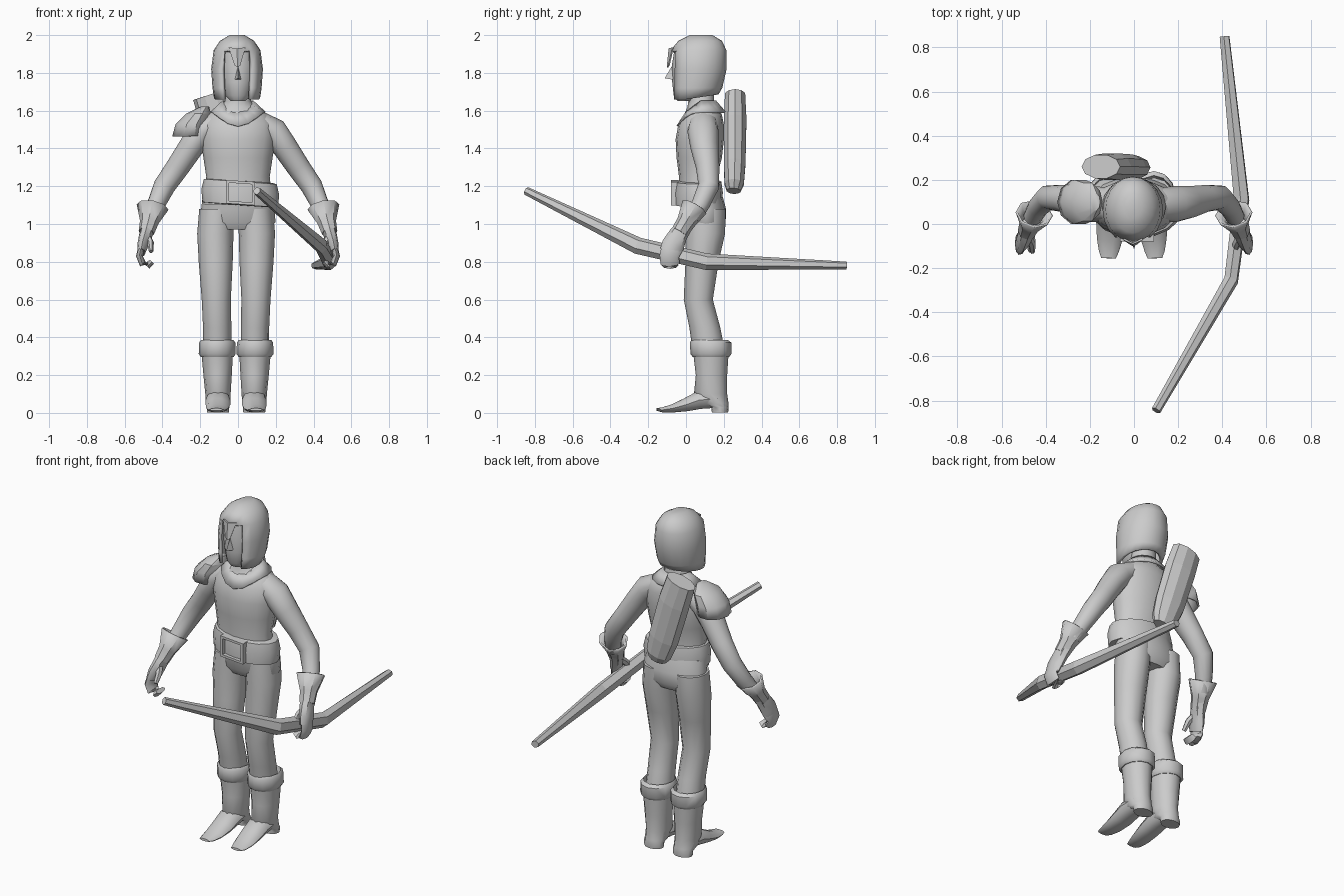
import bpy, bmesh, math
from mathutils import Vector


def finish(name, bm, smooth=40, thick=0):
    bmesh.ops.recalc_face_normals(bm, faces=bm.faces)
    me = bpy.data.meshes.new(name)
    bm.to_mesh(me)
    bm.free()
    ob = bpy.data.objects.new(name, me)
    bpy.context.collection.objects.link(ob)
    if smooth:
        bpy.ops.object.select_all(action='DESELECT')
        ob.select_set(True)
        bpy.context.view_layer.objects.active = ob
        bpy.ops.object.shade_smooth_by_angle(angle=math.radians(smooth))
    if thick:
        mod = ob.modifiers.new("thickness", 'SOLIDIFY')
        mod.thickness = thick
    return ob


def loft(rings, n=12, level=False, caps=(True, True), phase=0.0, side=1, shift=0.0):
    """Skin elliptical rings (x, y, z, rx, ry); level keeps every ring horizontal."""
    bm = bmesh.new()
    pts = [Vector(r[:3]) for r in rings]
    loops = []
    for i, r in enumerate(rings):
        t = Vector((0, 0, 1))
        if not level:
            t = sum(((pts[j + 1] - pts[j]).normalized()
                     for j in (i - 1, i) if 0 <= j < len(pts) - 1), Vector())
            t.normalize()
        u = Vector((1, 0, 0))
        u = (u - t * u.dot(t)).normalized()
        v = t.cross(u)
        loop = []
        for k in range(n):
            a = 2 * math.pi * k / n + phase
            p = pts[i] + u * r[3] * math.cos(a) + v * r[4] * math.sin(a)
            loop.append(bm.verts.new((p.x * side + shift, p.y, p.z)))
        loops.append(loop)
    for a, b in zip(loops, loops[1:]):
        for k in range(n):
            bm.faces.new((a[k], a[(k + 1) % n], b[(k + 1) % n], b[k]))
    if caps[0]:
        bm.faces.new(loops[0])
    if caps[1]:
        bm.faces.new(loops[-1])
    return bm


def plate(name, verts, faces, thick=0):
    bm = bmesh.new()
    vs = [bm.verts.new(v) for v in verts]
    for f in faces:
        bm.faces.new([vs[i] for i in f])
    return finish(name, bm, 0, thick)


# Torso with neck
finish("torso", loft([
    (0, .07, 1.10, .185, .115), (0, .063, 1.25, .168, .10), (0, .07, 1.35, .183, .12),
    (0, .073, 1.45, .198, .128), (0, .08, 1.53, .195, .12), (0, .09, 1.58, .16, .10),
    (0, .083, 1.62, .09, .075), (0, .08, 1.65, .07, .068), (0, .08, 1.76, .068, .07)],
    16, level=True))

# Open collar dipping to a point at the chest
bm = loft([(0, .08, 1.655, .08, .078), (0, .08, 1.595, .145, .13)], 16, True, (False, False))
for v in bm.verts:
    front = max(0, (.08 - v.co.y) / .13)
    v.co.z -= .075 * front ** 3 if v.co.z < 1.62 else .09 * front
finish("collar", bm, 40, .012)

# Trousers: pelvis plus legs
finish("pelvis", loft([(0, .08, 1.16, .185, .11), (0, .10, 1.08, .195, .112),
                       (-.002, .105, 1.01, .2, .105), (-.002, .105, .97, .17, .08)], 16, True))
for side, label in ((-1, "right"), (1, "left")):
    finish(label + "_trouser_leg", loft([
        (.1, .105, 1.08, .095, .105), (.11, .102, .95, .096, .105), (.108, .085, .8, .09, .088),
        (.105, .065, .6, .077, .077), (.1, .10, .45, .075, .082), (.1, .12, .33, .075, .085)],
        12, True, side=side, shift=-.01))
    # Boot: rolled cuff, shaft with heel, pointed foot
    finish(label + "_boot_cuff", loft([
        (.1, .125, .34, .08, .08), (.1, .125, .387, .085, .095), (.1, .13, .372, .096, .11),
        (.1, .132, .312, .098, .108), (.1, .132, .295, .086, .096)], 12, True, side=side, shift=-.01))
    finish(label + "_boot_shaft", loft([
        (.1, .132, .31, .083, .093), (.098, .135, .2, .075, .083), (.096, .13, .1, .067, .088),
        (.096, .15, .05, .064, .075), (.096, .18, .03, .06, .046), (.096, .18, .002, .058, .043)],
        12, True, side=side, shift=-.01))
    finish(label + "_boot_foot", loft([
        (.096, .17, .075, .06, .05), (.096, .07, .068, .066, .05), (.096, -.0, .043, .065, .037),
        (.1, -.07, .024, .058, .023), (.104, -.125, .016, .045, .014), (.105, -.155, .018, .033, .007)],
        10, side=side, shift=-.01))
    # Arm
    finish(label + "_sleeve", loft([
        (.11, .09, 1.54, .06, .075), (.19, .09, 1.49, .073, .082), (.25, .098, 1.405, .067, .074),
        (.32, .115, 1.30, .062, .062), (.39, .12, 1.20, .058, .056), (.435, .075, 1.10, .048, .048),
        (.46, .03, 1.03, .042, .042)], 12, side=side))
    # Gauntlet with flared cuff, curled fingers and thumb
    finish(label + "_gauntlet_cuff", loft([
        (.485, -.035, .955, .042, .045), (.47, 0, 1.01, .05, .05), (.452, .045, 1.09, .086, .072)],
        8, caps=(True, False), side=side), 30, .01)
    finish(label + "_palm", loft([
        (.47, 0, 1.0, .04, .042), (.487, -.04, .945, .036, .05), (.503, -.068, .89, .03, .06),
        (.512, -.085, .85, .022, .055)], 8, side=side))
    finish(label + "_fingers", loft([
        (.51, -.075, .875, .02, .055), (.522, -.088, .83, .018, .052), (.505, -.085, .79, .02, .05),
        (.475, -.085, .782, .02, .045), (.455, -.085, .80, .014, .04)], 8, side=side))
    finish(label + "_thumb", loft([
        (.485, -.05, .94, .02, .022), (.463, -.09, .90, .018, .02), (.46, -.125, .855, .012, .014)],
        6, side=side))

# Shoulder guard on one arm
finish("shoulder_guard", loft([
    (-.258, .1, 1.465, .09, .105), (-.245, .1, 1.53, .085, .105), (-.208, .1, 1.585, .065, .09),
    (-.175, .1, 1.622, .022, .04)], 10, True, (False, True)), 35, .012)

# Belt, tilted slightly, with rectangular buckle frame
def tilt(x, z):
    return z - .07 * x


bm = loft([(.012, .065, 1.1, .18, .105), (.012, .065, 1.103, .2, .127), (.012, .065, 1.17, .206, .13),
           (.012, .065, 1.225, .193, .122), (.012, .065, 1.23, .17, .10)], 16, True)
for v in bm.verts:
    v.co.z = tilt(v.co.x, v.co.z)
finish("belt", bm, 35)
bm = bmesh.new()
for x, z, w, h in ((-.055, 1.167, .016, .122), (.082, 1.167, .016, .122),
                   (.0135, 1.222, .15, .014), (.0135, 1.112, .15, .014)):
    made = bmesh.ops.create_cube(bm, size=1)["verts"]
    for v in made:
        v.co = Vector((v.co.x * w + x, v.co.y * .04 - .06, v.co.z * h + z))
        v.co.z = tilt(v.co.x, v.co.z)
finish("buckle", bm, 0)

# Face and nose
finish("face", loft([
    (0, -.005, 1.652, .04, .04), (0, .02, 1.68, .068, .085), (0, .045, 1.75, .092, .118),
    (0, .055, 1.84, .105, .13), (0, .06, 1.93, .095, .12)], 14, True, phase=-math.pi / 2))
plate("nose", [(0, -.072, 1.84), (-.02, -.06, 1.762), (.02, -.06, 1.762), (0, -.113, 1.772)],
      [(0, 1, 3), (0, 3, 2), (1, 2, 3)])

# Helmet shell with face opening and nose guard
bm = loft([
    (-.005, .042, 1.66, .122, .13), (-.005, .052, 1.72, .13, .14), (-.005, .063, 1.82, .137, .152),
    (-.005, .066, 1.92, .124, .148), (-.005, .075, 1.97, .09, .115), (-.005, .08, 2.0, .04, .06)],
    20, True, (False, True), -math.pi / 2)
hole = [f for f in bm.faces for c in [f.calc_center_median()]
        if c.z < 1.91 and c.y < 0 and abs(c.x + .005) < .08]
bmesh.ops.delete(bm, geom=hole, context='FACES')
for v in bm.verts:
    if v.co.z < 1.67:
        v.co.z += .15 * max(0, v.co.y)
finish("helmet", bm, 40, .018)
plate("nose_guard", [(-.05, -.072, 1.935), (.04, -.072, 1.935), (.012, -.094, 1.84),
                     (-.018, -.094, 1.84), (-.005, -.092, 1.93), (-.003, -.102, 1.83)],
      [(0, 4, 5, 3), (4, 1, 2, 5)], .008)

# Quiver slung across the back
finish("quiver", loft([
    (-.15, .26, 1.685, .092, .056), (-.105, .26, 1.55, .098, .063), (-.035, .258, 1.32, .094, .06),
    (.0, .255, 1.215, .078, .054), (.012, .252, 1.175, .055, .038)], 10), 0)

# Bow held in the hand
finish("bow", loft([
    (.10, -.845, 1.175, .022, .022), (.44, -.255, .885, .034, .045),
    (.487, .11, .80, .038, .044), (.41, .85, .78, .024, .021)], 6, phase=.4), 0)
